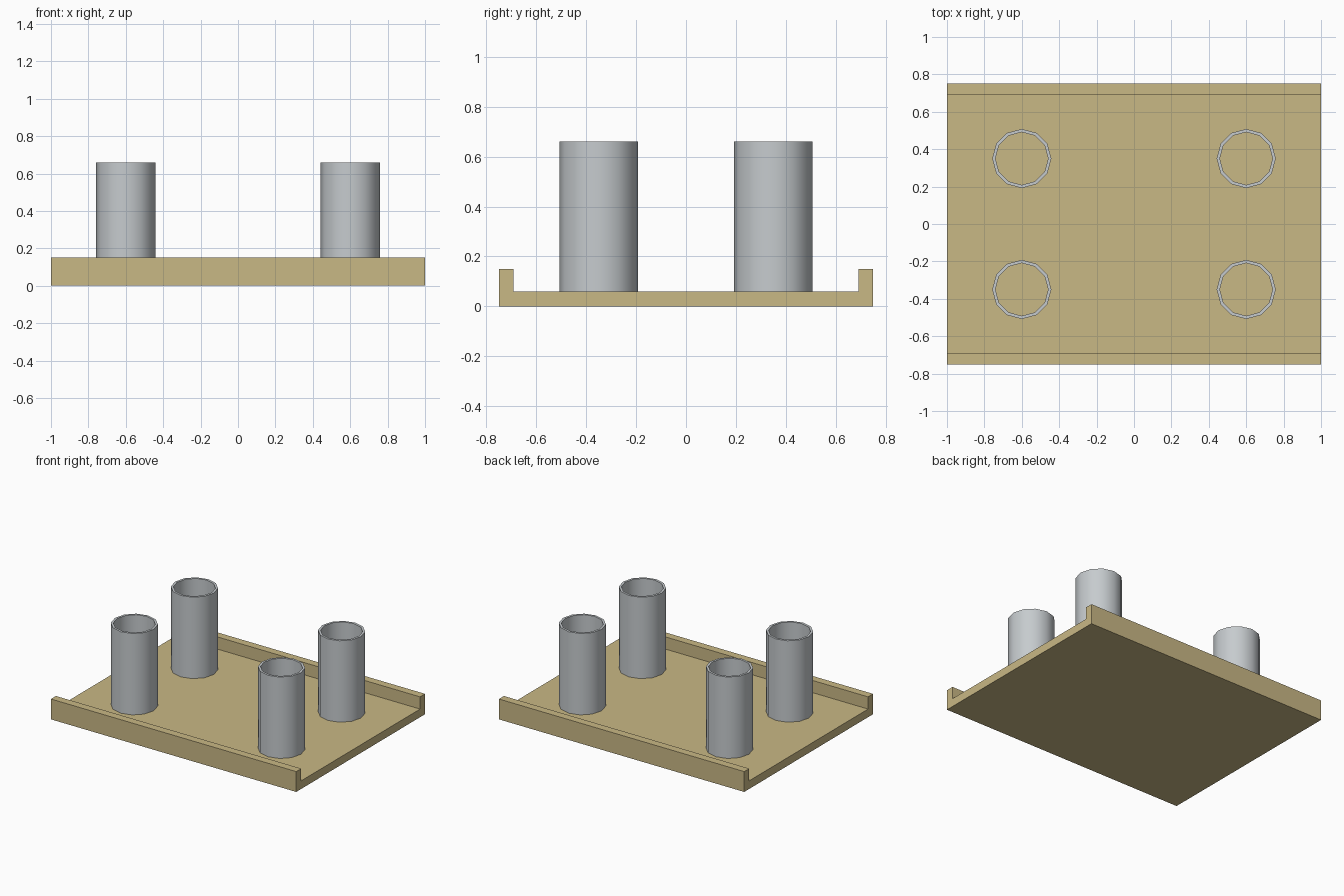
import bpy
import math

if "Cube" in bpy.data.objects:
    bpy.data.objects.remove(bpy.data.objects["Cube"], do_unlink=True)


def make_material(name, colour):
    mat = bpy.data.materials.new(name)
    mat.use_nodes = True
    mat.diffuse_color = colour
    mat.node_tree.nodes["Principled BSDF"].inputs["Base Color"].default_value = colour
    return mat


def add_object(name, verts, faces, mat):
    mesh = bpy.data.meshes.new(name)
    mesh.from_pydata(verts, [], faces)
    mesh.materials.append(mat)
    obj = bpy.data.objects.new(name, mesh)
    bpy.context.collection.objects.link(obj)
    return obj


tan = make_material("tan", (0.584, 0.479, 0.235, 1))
grey = make_material("light grey", (0.565, 0.597, 0.617, 1))

# Tray: channel profile extruded along x
HALF_X, HALF_Y, FLOOR, LIP_TOP, LIP = 1.0, 0.75, 0.06, 0.15, 0.058
half = [(HALF_Y, 0), (HALF_Y, LIP_TOP), (HALF_Y - LIP, LIP_TOP), (HALF_Y - LIP, FLOOR)]
profile = half + [(-y, z) for y, z in reversed(half)]
n = len(profile)
verts = [(x, y, z) for x in (-HALF_X, HALF_X) for y, z in profile]
faces = [(i, i + n, (i + 1) % n + n, (i + 1) % n) for i in range(n)]
faces += [tuple(range(n)), tuple(reversed(range(n, 2 * n)))]
tray = add_object("tray", verts, faces, tan)

# Tubes: open rings with a thin wall
SIDES, OUTER, INNER, TUBE_TOP = 12, 0.158, 0.141, 0.66


def add_tube(name, cx, cy):
    rings = [(OUTER, FLOOR), (OUTER, TUBE_TOP), (INNER, TUBE_TOP), (INNER, FLOOR)]
    verts = []
    for radius, z in rings:
        for i in range(SIDES):
            a = math.tau * i / SIDES
            verts.append((cx + radius * math.cos(a), cy + radius * math.sin(a), z))
    faces = []
    for r in range(len(rings)):
        a, b = r * SIDES, (r + 1) % len(rings) * SIDES
        for i in range(SIDES):
            j = (i + 1) % SIDES
            faces.append((a + i, a + j, b + j, b + i))
    obj = add_object(name, verts, faces, grey)
    bpy.ops.object.select_all(action="DESELECT")
    obj.select_set(True)
    bpy.context.view_layer.objects.active = obj
    bpy.ops.object.shade_smooth_by_angle(angle=math.radians(40))


for end, cy in (("front", -0.35), ("back", 0.35)):
    for side, cx in (("left", 0.6), ("right", -0.6)):
        add_tube(f"{end}_{side}_tube", cx, cy)
